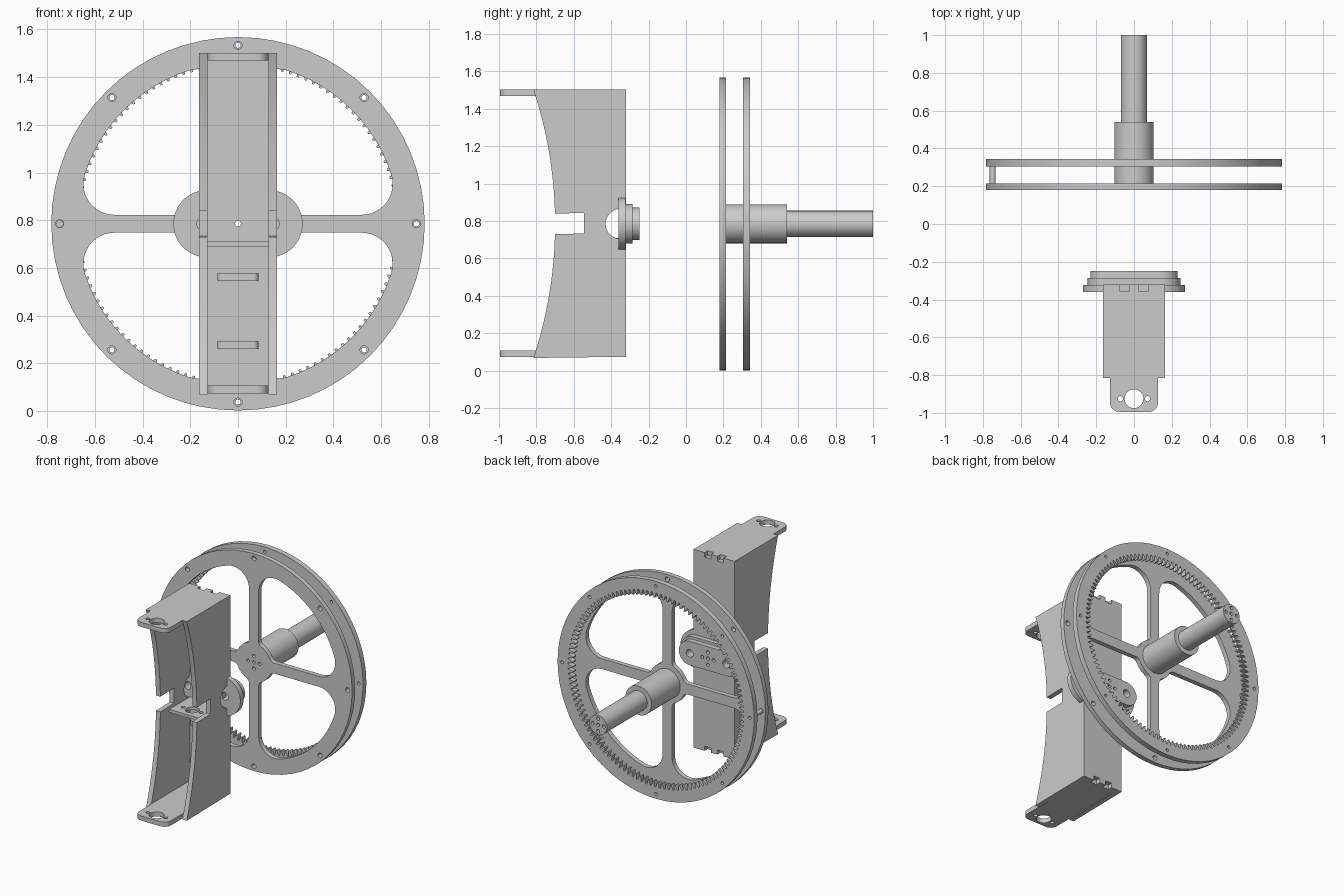
import bpy, bmesh
from math import sin, cos, pi, radians, sqrt, asin, atan2
from mathutils import Matrix, Vector

if "Cube" in bpy.data.objects:
    bpy.data.objects.remove(bpy.data.objects["Cube"])

ZC = 0.785  # height of the wheel axis

# local plane -> world: the letter is the extrusion direction
AXES = {
    'X': Matrix(((0, 0, 1), (1, 0, 0), (0, 1, 0))),    # profile in (y, z)
    'Y': Matrix(((1, 0, 0), (0, 0, -1), (0, 1, 0))),   # profile in (x, z)
    'Z': Matrix.Identity(3),                           # profile in (x, y)
}


def arc(cx, cy, r, a0, a1, n):
    """Points on an arc, angles in degrees, both ends included."""
    return [(cx + r * cos(radians(a0 + (a1 - a0) * i / n)),
             cy + r * sin(radians(a0 + (a1 - a0) * i / n))) for i in range(n + 1)]


def circle(cx, cy, r, n=24):
    return arc(cx, cy, r, 0, 360, n)[:-1]


def plate(name, loops, axis, lo, hi):
    """Filled outline (first loop) with holes (other loops), extruded lo..hi."""
    cu = bpy.data.curves.new(name, 'CURVE')
    cu.dimensions, cu.fill_mode, cu.extrude = '2D', 'BOTH', (hi - lo) / 2
    for loop in loops:
        sp = cu.splines.new('POLY')
        sp.points.add(len(loop) - 1)
        for p, (x, y) in zip(sp.points, loop):
            p.co = (x, y, 0, 1)
        sp.use_cyclic_u = True
    tmp = bpy.data.objects.new(name + "_outline", cu)
    bpy.context.collection.objects.link(tmp)
    dg = bpy.context.evaluated_depsgraph_get()
    me = bpy.data.meshes.new_from_object(tmp.evaluated_get(dg))
    bpy.data.objects.remove(tmp)
    me.name = name
    move = Vector([(lo + hi) / 2 if a == axis else 0 for a in 'XYZ'])
    me.transform(Matrix.Translation(move) @ AXES[axis].to_4x4())
    bm = bmesh.new()
    bm.from_mesh(me)
    bmesh.ops.remove_doubles(bm, verts=bm.verts, dist=1e-5)
    bmesh.ops.recalc_face_normals(bm, faces=bm.faces)
    bm.to_mesh(me)
    bm.free()
    ob = bpy.data.objects.new(name, me)
    bpy.context.collection.objects.link(ob)
    return ob


def rim_holes(r):
    return [circle(0.748 * cos(k * pi / 4), ZC + 0.748 * sin(k * pi / 4), r, 16)
            for k in range(8)]


def hub_holes(ring, r=0.012, turn=0):
    return [circle(0, ZC, r, 16)] + [
        circle(ring * cos(k * pi / 2 + turn), ZC + ring * sin(k * pi / 2 + turn), r, 16)
        for k in range(4)]


# ---- spoked wheel disc -------------------------------------------------
def window():
    """One quarter opening between spokes, around the origin."""
    R, f, w, hub, g = 0.675, 0.13, 0.0375, 0.14, 0.04
    fy = w + f
    fx = sqrt((R - f) ** 2 - fy ** 2)
    gy = w + g
    gx = sqrt((hub + g) ** 2 - gy ** 2)
    a = math_deg(atan2(fy, fx))
    b = math_deg(atan2(gy, gx))
    half = arc(0, 0, hub, 45, b, 3)                      # hub edge
    half += arc(gx, gy, g, 180 + b, 270, 6)              # hub fillet
    half += arc(fx, fy, f, -90, a, 12)                   # rim fillet
    half += arc(0, 0, R, a, 45, 6)[1:]                   # rim edge
    return half + [(y, x) for x, y in reversed(half[1:-1])]


def math_deg(v):
    return v * 180 / pi


win = window()
windows = [[(sx * x, ZC + sz * z) for x, z in win] for sx in (1, -1) for sz in (1, -1)]
plate("spoked_disc", [circle(0, ZC, 0.783, 64)] + windows + rim_holes(0.017)
      + hub_holes(0.045), 'Y', 0.18, 0.214)

# ---- internal ring gear ------------------------------------------------
TEETH = 120
teeth = []
for i in range(TEETH):
    for frac, r in ((0.0, 0.70), (0.25, 0.70), (0.5, 0.664), (0.75, 0.664)):
        t = 2 * pi * (i + frac) / TEETH
        teeth.append((r * cos(t), ZC + r * sin(t)))
plate("ring_gear", [circle(0, ZC, 0.783, 64), teeth] + rim_holes(0.011), 'Y', 0.305, 0.343)

# ---- hub, shaft and crank pin -------------------------------------------
plate("hub", [circle(0, ZC, 0.104, 48)] + hub_holes(0.045), 'Y', 0.214, 0.54)
plate("shaft", [circle(0, ZC, 0.07, 48)] + hub_holes(0.045), 'Y', 0.54, 1.0)
plate("spacer_pin", [circle(-0.748, ZC, 0.016, 16)], 'Y', 0.214, 0.305)

# ---- stepped flange behind the housing ----------------------------------
for label, c, r, lo, hi in (("front", 0.13, 0.141, -0.36, -0.323),
                            ("middle", 0.14, 0.105, -0.323, -0.286),
                            ("rear", 0.145, 0.086, -0.286, -0.249)):
    outline = arc(c, ZC, r, -90, 90, 24) + arc(-c, ZC, r, 90, 270, 24)
    holes = [circle(s * 0.145, ZC, 0.028) for s in (1, -1)]
    plate(label + "_flange", [outline] + holes + hub_holes(0.045), 'Y', lo, hi)

# ---- housing: side walls ------------------------------------------------
Z0, Z1, YB, W = 0.074, 1.502, -0.32, 0.128
RF = 2.28                                    # radius of the hollow front edge
af = math_deg(asin((Z1 - ZC) / RF))
an = math_deg(asin(0.055 / RF))
fy = -0.70 - RF
ac = math_deg(atan2(0.074, 0.03))
side = arc(fy, ZC, RF, af, an, 16)
side += [(-0.546, ZC + 0.058), (-0.546, ZC - 0.052)]      # square slot
side += arc(fy, ZC, RF, -an, -af, 16)
side += [(YB, Z0)] + arc(-0.35, ZC, 0.08, -ac, ac - 360, 24) + [(YB, Z1)]
for label, lo, hi in (("left", -0.163, -W), ("right", W, 0.163)):
    plate(label + "_side_wall", [side], 'X', lo, hi)

# ---- housing: back wall -------------------------------------------------
TH = 0.033
plate("back_wall", [[(-W, Z0 + TH), (W, Z0 + TH), (W, Z1 - TH), (-W, Z1 - TH)],
                    circle(0, ZC, 0.028)], 'Y', -0.362, YB)

# ---- housing: end plates with rounded mounting tabs ----------------------
end = arc(-0.127 + 0.05, -0.945, 0.05, 180, 270, 8)
end += arc(0.127 - 0.05, -0.945, 0.05, 270, 360, 8)
end += [(0.127, -0.815), (W, -0.815), (W, YB)]
for x0, x1 in ((0.076, 0.025), (-0.025, -0.076)):         # rear notches
    end += [(x0, YB), (x0, -0.354), (x1, -0.354), (x1, YB)]
end += [(-W, YB), (-W, -0.815), (-0.127, -0.815)]
end_loops = [end, circle(0, -0.925, 0.05)] + [circle(s * 0.071, -0.925, 0.014, 16)
                                              for s in (1, -1)]
plate("top_plate", end_loops, 'Z', Z1 - TH, Z1)
plate("bottom_plate", end_loops, 'Z', Z0, Z0 + TH)

# ---- housing: drilled shelf and two small ribs ---------------------------
plate("middle_shelf", [[(-W, -0.60), (W, -0.60), (W, -0.35), (-W, -0.35)],
                       circle(0, -0.52, 0.046)]
      + [circle(s * 0.071, -0.52, 0.014, 16) for s in (1, -1)], 'Z', 0.688, 0.71)
rib = arc(-0.065, -0.41, 0.021, 180, 270, 6) + arc(0.065, -0.41, 0.021, 270, 360, 6)
rib += [(0.086, -0.35), (-0.086, -0.35)]
for label, z in (("upper", 0.562), ("lower", 0.277)):
    plate(label + "_rib", [rib], 'Z', z - 0.017, z + 0.017)

# ---- smooth round surfaces, keep edges crisp ------------------------------
bpy.ops.object.select_all(action='SELECT')
bpy.context.view_layer.objects.active = bpy.data.objects["hub"]
bpy.ops.object.shade_smooth_by_angle(angle=radians(30))
